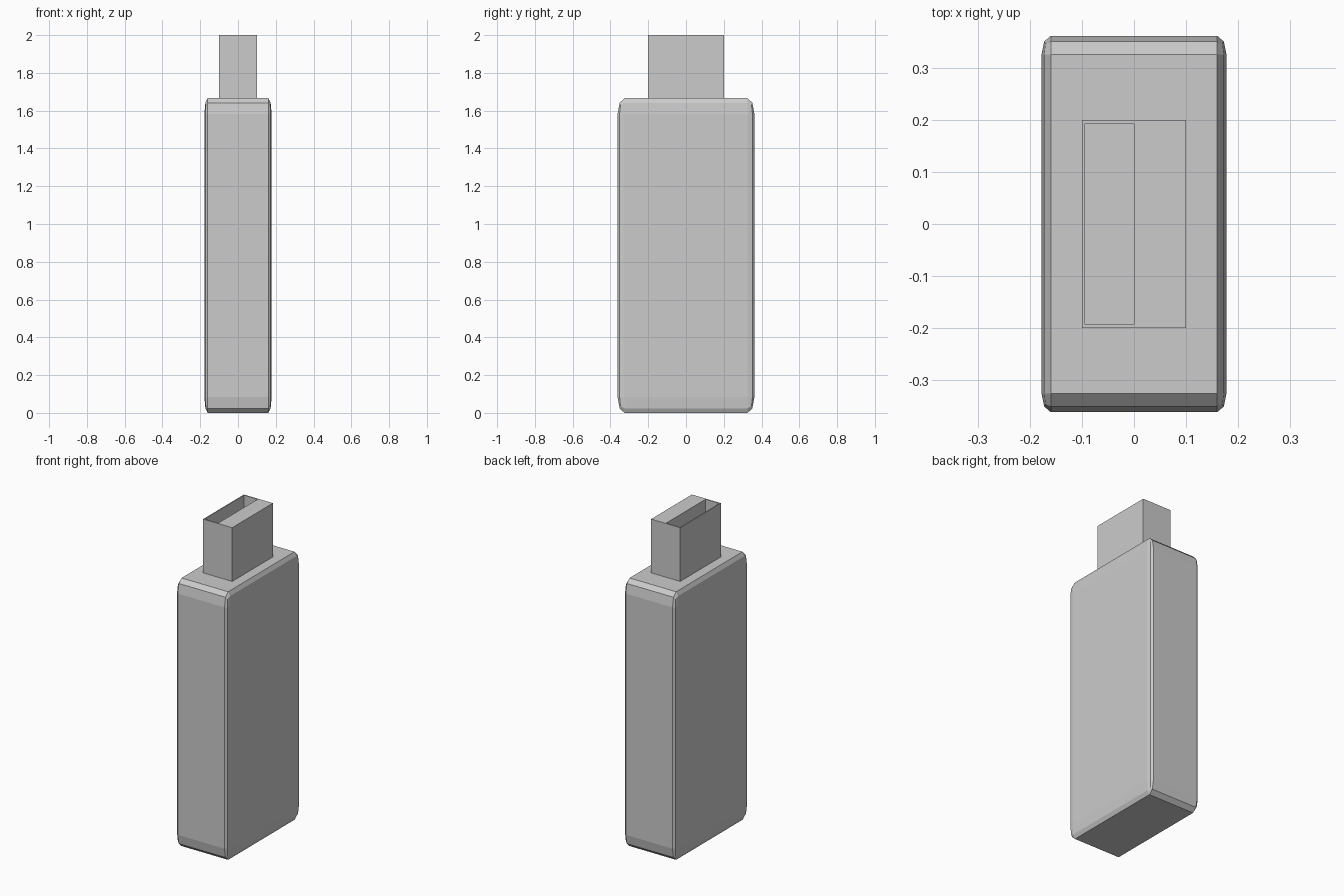
import bpy, bmesh
from mathutils import Vector

if "Cube" in bpy.data.objects:
    bpy.data.objects.remove(bpy.data.objects["Cube"])


def make_object(name, bm):
    mesh = bpy.data.meshes.new(name)
    bmesh.ops.recalc_face_normals(bm, faces=bm.faces)
    bm.to_mesh(mesh)
    bm.free()
    obj = bpy.data.objects.new(name, mesh)
    bpy.context.collection.objects.link(obj)
    return obj


def place(bm, half, centre):
    bmesh.ops.scale(bm, vec=half, verts=bm.verts)
    bmesh.ops.translate(bm, vec=centre, verts=bm.verts)


# Body: cube bevelled before stretching, so bevels follow the proportions
bm = bmesh.new()
bmesh.ops.create_cube(bm, size=2)
bmesh.ops.bevel(bm, geom=bm.edges[:], offset=0.1, segments=2,
                profile=0.5, affect='EDGES')
place(bm, Vector((0.178, 0.362, 0.833)), Vector((0, 0, 0.835)))
lowest = min(v.co.z for v in bm.verts)
bmesh.ops.translate(bm, vec=(0, 0, -lowest), verts=bm.verts)
make_object("drive_body", bm)

# Plug: box with an offset slot sunk into its end
bm = bmesh.new()
bmesh.ops.create_cube(bm, size=2)
place(bm, Vector((0.1, 0.2, 0.17)), Vector((0, 0, 1.83)))
top = max(bm.faces, key=lambda f: f.calc_center_median().z)
bmesh.ops.inset_individual(bm, faces=[top], thickness=0.01)
for v in top.verts:
    v.co.x = 0.0 if v.co.x > 0 else -0.094
floor = bmesh.ops.extrude_discrete_faces(bm, faces=[top])["faces"][0]
bmesh.ops.translate(bm, vec=(0, 0, -0.32), verts=floor.verts)
make_object("plug_shell", bm)
